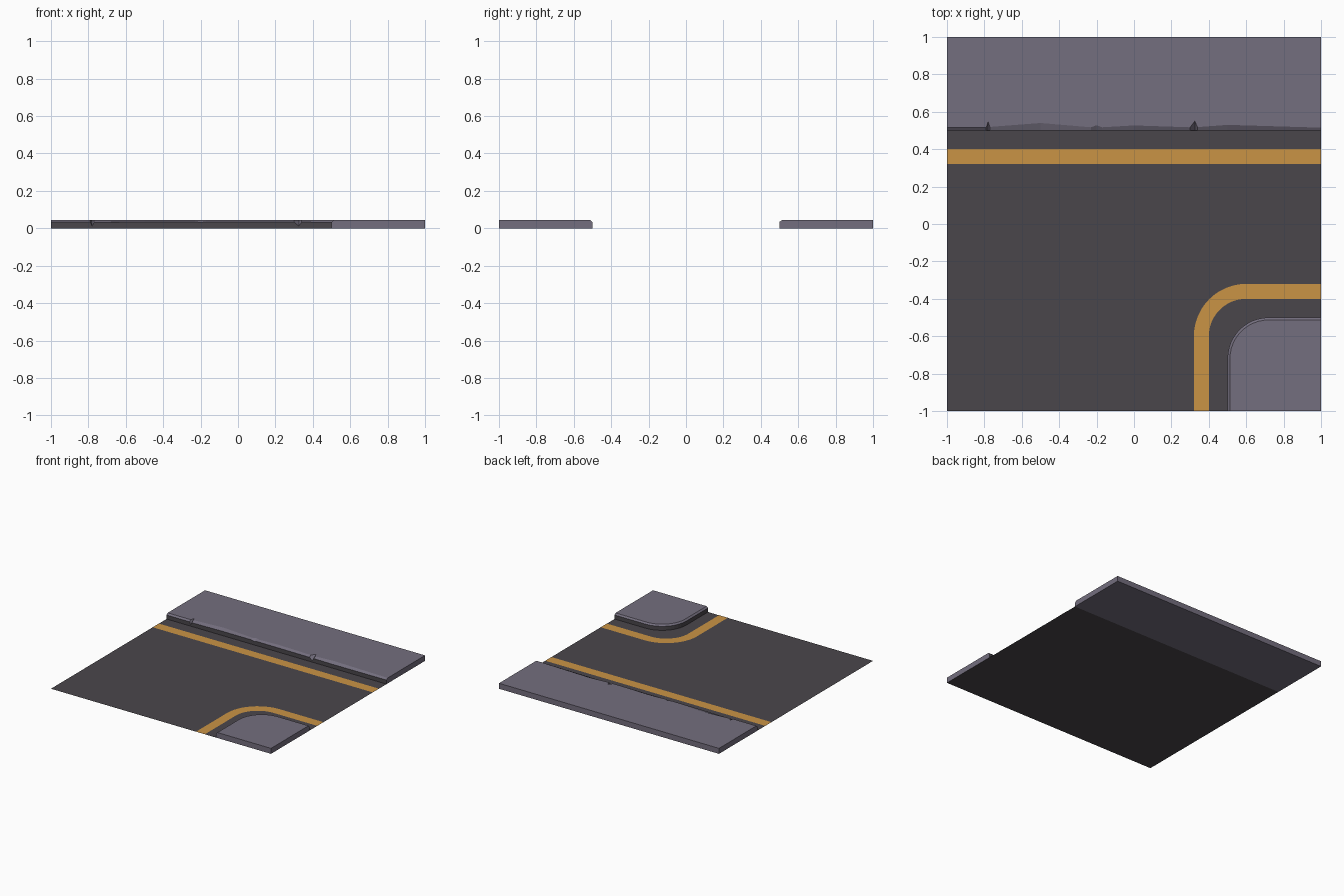
import bpy, math

if "Cube" in bpy.data.objects:
    bpy.data.objects.remove(bpy.data.objects["Cube"])

def material(name, rgb):
    m = bpy.data.materials.new(name)
    m.diffuse_color = (*rgb, 1)
    m.use_nodes = True
    m.node_tree.nodes["Principled BSDF"].inputs["Base Color"].default_value = m.diffuse_color
    return m

ASPHALT = material("dark asphalt", (0.068, 0.061, 0.071))
PAVING = material("purple grey paving", (0.174, 0.157, 0.209))
PAINT = material("amber road paint", (0.59, 0.295, 0.06))

def build(name, verts, faces, mats, slots=None):
    me = bpy.data.meshes.new(name)
    me.from_pydata(verts, [], faces)
    for m in mats:
        me.materials.append(m)
    if slots:
        for p, s in zip(me.polygons, slots):
            p.material_index = s
    me.update()
    ob = bpy.data.objects.new(name, me)
    bpy.context.collection.objects.link(ob)
    return ob

def corner_path(edge, centre, radius, steps=12):
    """Path up from y=-1, round the corner, then out to x=1."""
    pts = [(edge, -1)]
    for i in range(steps + 1):
        a = math.pi - i / steps * math.pi / 2
        pts.append((centre + radius * math.cos(a), -centre + radius * math.sin(a)))
    return pts + [(1, -edge)]

def rect(name, x0, x1, y0, y1, z, mat):
    build(name, [(x0, y0, z), (x1, y0, z), (x1, y1, z), (x0, y1, z)],
          [(0, 1, 2, 3)], [mat])

H, CURB, Z_LINE = 0.045, 0.033, 0.001

# Road surface and straight painted line
rect("road", -1, 1, -1, 0.5, 0, ASPHALT)
rect("straight_line", -1, 1, 0.32, 0.40, Z_LINE, PAINT)

# Curved painted line
outer = corner_path(0.32, 0.6, 0.28)
inner = corner_path(0.40, 0.6, 0.20)
n = len(outer)
build("curved_line", [(x, y, Z_LINE) for x, y in outer + inner],
      [(i, n + i, n + i + 1, i + 1) for i in range(n - 1)], [PAINT])

# Corner pavement: dark kerb face, bevel, flat top and end faces
base = corner_path(0.5, 0.72, 0.22)
top = corner_path(0.513, 0.72, 0.207)
n = len(base)
verts = ([(x, y, 0) for x, y in base] + [(x, y, CURB) for x, y in base]
         + [(x, y, H) for x, y in top] + [(1, -1, 0), (1, -1, H)])
faces, slots = [], []
for row in range(2):
    for i in range(n - 1):
        a = row * n + i
        faces.append((a, a + n, a + n + 1, a + 1))
        slots.append(1 if row == 0 else 0)
lo, hi = 3 * n, 3 * n + 1
faces += [(hi,) + tuple(range(3 * n - 1, 2 * n - 1, -1)),
          (0, lo, hi, 2 * n, n),
          (lo, n - 1, 2 * n - 1, 3 * n - 1, hi)]
slots += [0, 0, 0]
build("corner_pavement", verts, faces, [PAVING, ASPHALT], slots)

# Long pavement with a chipped edge: x, back of bevel, bottom of bevel
chips = [(-1, .515, .033), (-.79, .515, .033), (-.78, .548, .012), (-.77, .519, .031),
         (-.5, .54, .035), (-.23, .517, .035), (-.2, .528, .03), (-.17, .517, .035),
         (0, .527, .034), (.3, .517, .033), (.325, .55, .012), (.34, .518, .033),
         (.5, .53, .031), (1, .515, .033)]
verts, faces, slots = [], [], []
for x, y, z in chips:
    verts += [(x, .5, 0), (x, .5, z), (x, y, H), (x, 1, H), (x, 1, 0)]
for i in range(len(chips) - 1):
    for k in range(5):
        a, b = 5 * i + k, 5 * i + (k + 1) % 5
        faces.append((a, a + 5, b + 5, b))
        slots.append(1 if k == 0 else 0)
e = 5 * (len(chips) - 1)
faces += [(0, 1, 2, 3, 4), (e + 4, e + 3, e + 2, e + 1, e)]
slots += [0, 0]
build("long_pavement", verts, faces, [PAVING, ASPHALT], slots)
